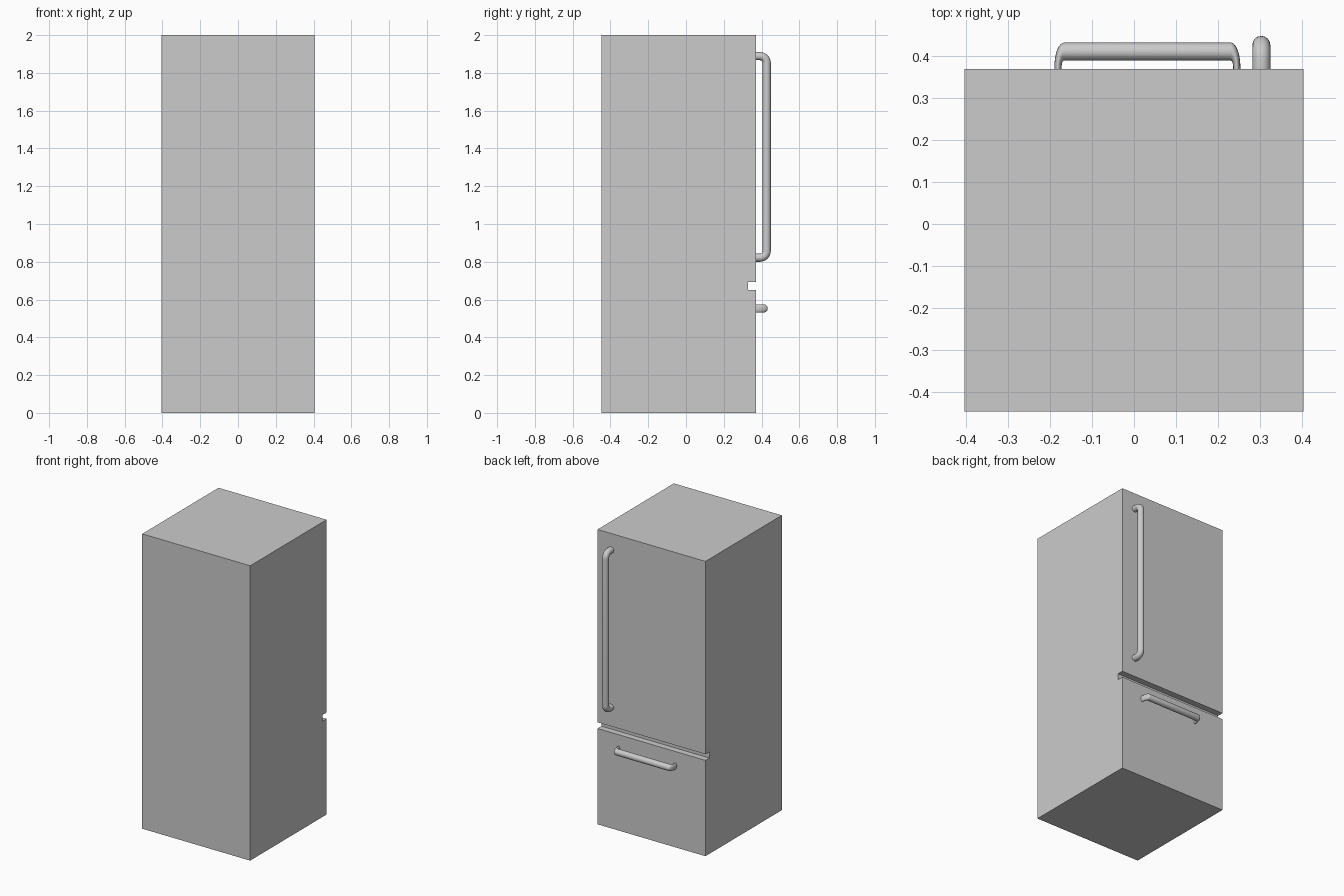
import bpy, bmesh, math

if "Cube" in bpy.data.objects:
    bpy.data.objects.remove(bpy.data.objects["Cube"])

W = 0.405                      # half width of the cabinet
BACK, DOOR = -0.448, 0.37      # y of the plain side and of the door side


def cabinet():
    # side profile (y, z) with the groove between door and drawer
    profile = [(BACK, 0), (DOOR, 0), (DOOR, 0.65), (0.328, 0.65),
               (0.328, 0.692), (DOOR, 0.692), (DOOR, 2), (BACK, 2)]
    bm = bmesh.new()
    face = bm.faces.new([bm.verts.new((-W, y, z)) for y, z in profile])
    ext = bmesh.ops.extrude_face_region(bm, geom=[face])
    verts = [v for v in ext["geom"] if isinstance(v, bmesh.types.BMVert)]
    bmesh.ops.translate(bm, verts=verts, vec=(2 * W, 0, 0))
    bmesh.ops.recalc_face_normals(bm, faces=bm.faces)
    mesh = bpy.data.meshes.new("cabinet")
    bm.to_mesh(mesh)
    bm.free()
    bpy.context.collection.objects.link(bpy.data.objects.new("cabinet", mesh))


def handle(name, loc, depth=0.079, half=0.555, rad=0.0215, bend=0.036):
    # round bar along z with its two ends bent back to the door
    out, top = depth - rad, half - rad
    upper = [(-0.003, top)]
    for i in range(9):
        a = math.pi / 2 * (1 - i / 8)
        upper.append((out - bend + bend * math.cos(a),
                      top - bend + bend * math.sin(a)))
    path = upper + [(y, -z) for y, z in reversed(upper)]
    curve = bpy.data.curves.new(name, 'CURVE')
    curve.dimensions = '3D'
    curve.bevel_depth = rad
    curve.bevel_resolution = 6
    curve.use_fill_caps = True
    spline = curve.splines.new('POLY')
    spline.points.add(len(path) - 1)
    for p, (y, z) in zip(spline.points, path):
        p.co = (0, y, z, 1)
    obj = bpy.data.objects.new(name, curve)
    obj.location = loc
    bpy.context.collection.objects.link(obj)
    bpy.ops.object.select_all(action='DESELECT')
    obj.select_set(True)
    bpy.context.view_layer.objects.active = obj
    bpy.ops.object.convert(target='MESH')
    obj = bpy.context.object
    bpy.ops.object.shade_smooth_by_angle(angle=math.radians(40))
    return obj


cabinet()

# tall door handle
handle("door_handle", (0.304, DOOR, 1.355))

# drawer handle: same bar laid on its side, shortened and set deeper
drawer = handle("drawer_handle", (0.032, DOOR - 0.016, 0.553))
drawer.rotation_euler = (0, math.pi / 2, 0)
drawer.scale = (1, 1, 0.4)
